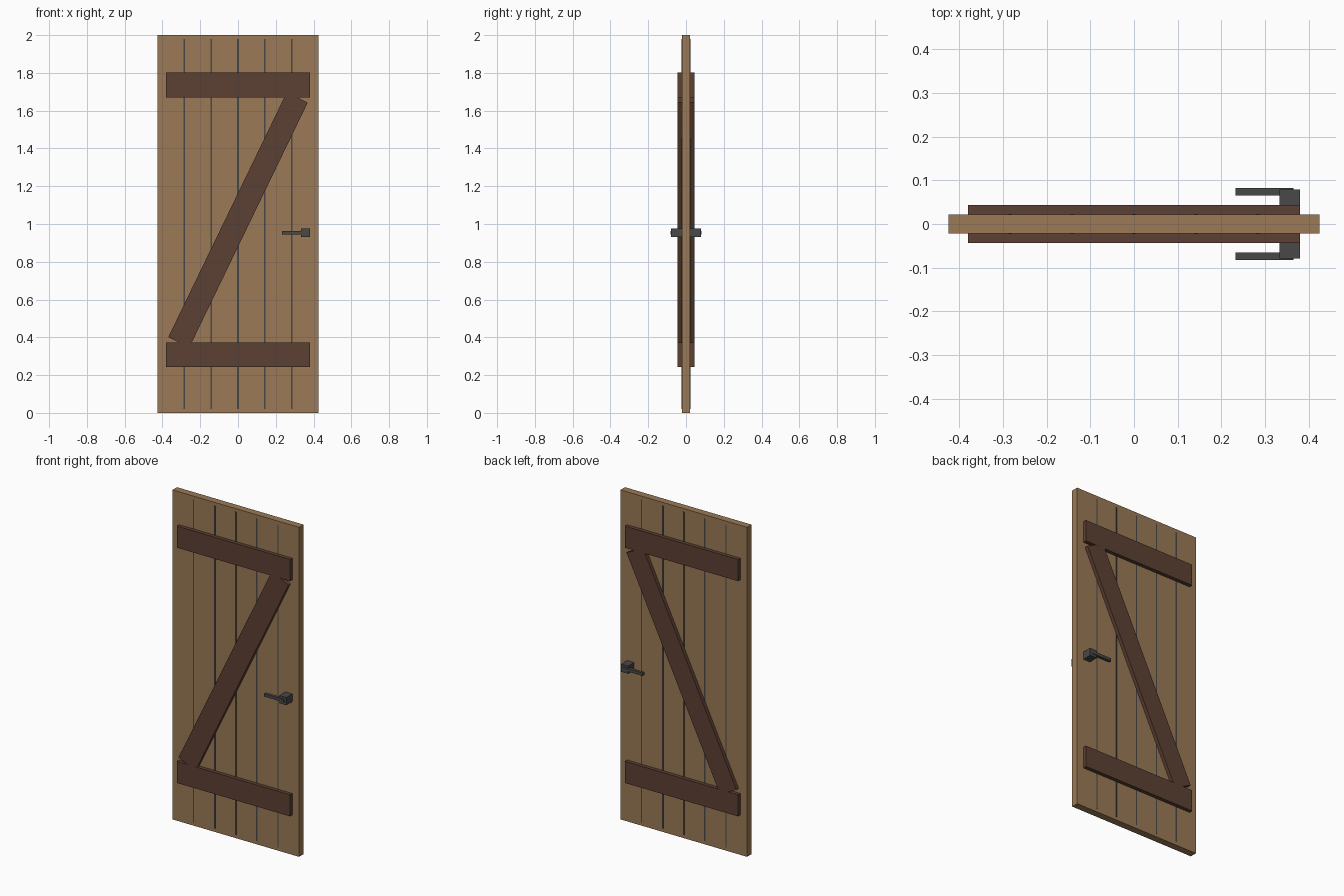
import bpy
import math

if "Cube" in bpy.data.objects:
    bpy.data.objects.remove(bpy.data.objects["Cube"])


def material(name, rgb):
    # sRGB bytes to linear diffuse colour
    lin = [((c / 255 + 0.055) / 1.055) ** 2.4 for c in rgb]
    m = bpy.data.materials.new(name)
    m.diffuse_color = (*lin, 1)
    m.use_nodes = True
    m.node_tree.nodes["Principled BSDF"].inputs["Base Color"].default_value = m.diffuse_color
    return m


plank = material("light wood", (155, 122, 86))
trim = material("dark wood", (92, 64, 51))
metal = material("dark metal", (72, 72, 72))


def box(name, x, y, z, mat):
    """Box from (min, max) ranges on each axis."""
    loc = [(r[0] + r[1]) / 2 for r in (x, y, z)]
    bpy.ops.mesh.primitive_cube_add(size=1, location=loc)
    ob = bpy.context.object
    ob.name = name
    ob.scale = [abs(r[1] - r[0]) for r in (x, y, z)]
    ob.data.materials.append(mat)
    return ob


HALF = 0.0215   # half panel thickness
OUT = 0.044     # outer face of the battens

# Door panel
box("door_panel", (-0.425, 0.425), (-HALF, HALF), (0, 2), plank)

# Plank joints, thin lines showing on both faces
for i in range(5):
    x = (i - 2) * 0.1417
    box(f"plank_joint_{i + 1}", (x - 0.004, x + 0.004),
        (-HALF - 0.001, HALF + 0.001), (0.02, 1.98), metal)

for side, s in (("front", -1), ("back", 1)):
    # Horizontal battens
    for level, z0 in (("lower", 0.242), ("upper", 1.67)):
        box(f"{side}_{level}_batten", (-0.38, 0.38),
            (s * 0.02, s * OUT), (z0, z0 + 0.131), trim)

    # Diagonal brace
    brace = box(f"{side}_brace", (-0.062, 0.062),
                (s * 0.02, s * (OUT - 0.0003)), (1.0215 - 0.72, 1.0215 + 0.72), trim)
    brace.rotation_euler.y = math.radians(25.8)

    # Handle block and lever
    box(f"{side}_handle_block", (0.333, 0.38),
        (s * 0.02, s * 0.079), (0.93, 0.977), metal)
    box(f"{side}_handle_lever", (0.233, 0.365),
        (s * 0.065, s * 0.083), (0.945, 0.963), metal)
